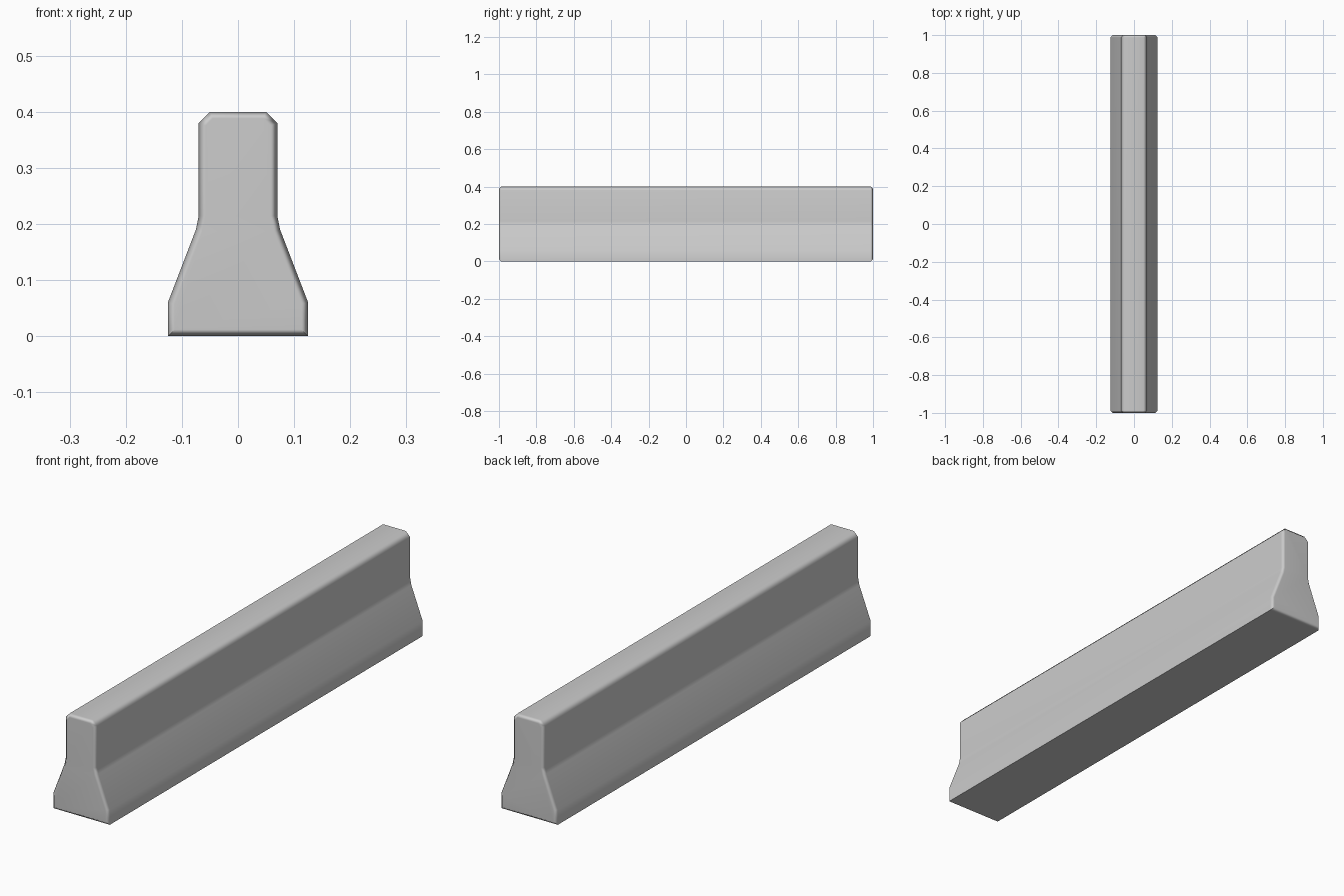
import bpy, bmesh

default = bpy.data.objects.get("Cube")
if default:
    bpy.data.objects.remove(default, do_unlink=True)

# Concrete colour
concrete = bpy.data.materials.new("light grey concrete")
concrete.use_nodes = True
grey = (0.6, 0.6, 0.6, 1)
concrete.diffuse_color = grey
concrete.node_tree.nodes["Principled BSDF"].inputs["Base Color"].default_value = grey

# Half cross-section, mirrored into a closed outline
half = [(0.125, 0), (0.125, 0.06), (0.075, 0.19), (0.07, 0.215), (0.07, 0.38), (0.05, 0.4)]
outline = half + [(-x, z) for x, z in reversed(half)]

# Extrude the outline along the barrier's length
bm = bmesh.new()
end = bm.faces.new([bm.verts.new((x, -1, z)) for x, z in outline])
extruded = bmesh.ops.extrude_face_region(bm, geom=[end], use_keep_orig=True)
far = [v for v in extruded["geom"] if isinstance(v, bmesh.types.BMVert)]
bmesh.ops.translate(bm, verts=far, vec=(0, 2, 0))
bmesh.ops.recalc_face_normals(bm, faces=bm.faces)

# Chamfer the rims of both ends
rims = [e for e in bm.edges if abs(e.verts[0].co.y - e.verts[1].co.y) < 0.01]
bmesh.ops.bevel(bm, geom=rims, offset=0.012, segments=1, affect='EDGES')
bm.normal_update()

# Keep the crease above the foot crisp
for e in bm.edges:
    if all(abs(v.co.z - 0.06) < 0.004 and abs(v.co.x) > 0.12 for v in e.verts):
        e.smooth = False

mesh = bpy.data.meshes.new("barrier_body")
bm.to_mesh(mesh)
bm.free()
mesh.materials.append(concrete)
barrier = bpy.data.objects.new("barrier_body", mesh)
bpy.context.collection.objects.link(barrier)

# Soft shading on chamfers, flat on the large faces
bpy.context.view_layer.objects.active = barrier
barrier.select_set(True)
bpy.ops.object.shade_smooth_by_angle(angle=0.9, keep_sharp_edges=True)
weighted = barrier.modifiers.new("Weighted normals", 'WEIGHTED_NORMAL')
weighted.keep_sharp = True
